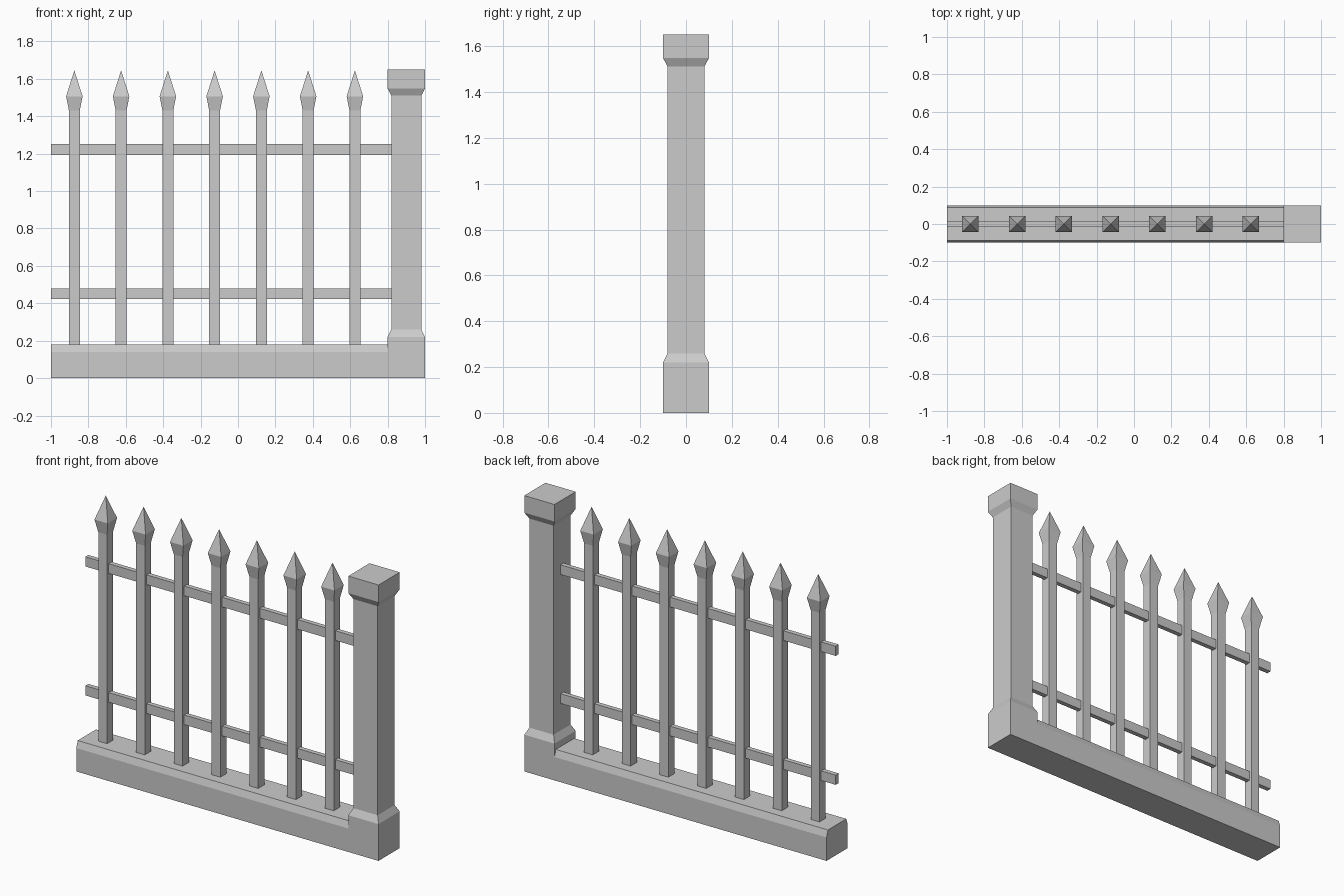
import bpy

if "Cube" in bpy.data.objects:
    bpy.data.objects.remove(bpy.data.objects["Cube"])


def square_loft(name, x, rings, tip=None):
    """Stack square rings (half width, z) centred on x; optionally end in a point."""
    verts, faces = [], []
    for r, z in rings:
        verts += [(x - r, -r, z), (x + r, -r, z), (x + r, r, z), (x - r, r, z)]
    for k in range(len(rings) - 1):
        a = 4 * k
        for i in range(4):
            j = (i + 1) % 4
            faces.append((a + i, a + j, a + 4 + j, a + 4 + i))
    faces.append((3, 2, 1, 0))
    top = 4 * (len(rings) - 1)
    if tip is None:
        faces.append((top, top + 1, top + 2, top + 3))
    else:
        verts.append((x, 0, tip))
        faces += [(top + i, top + (i + 1) % 4, len(verts) - 1) for i in range(4)]
    return add_mesh(name, verts, faces)


def extrude_x(name, profile, x0, x1):
    """Extrude a (y, z) profile, counter-clockwise seen from +x, along x."""
    n = len(profile)
    verts = [(x, y, z) for x in (x0, x1) for y, z in profile]
    faces = [(i, (i + 1) % n, n + (i + 1) % n, n + i)[::-1] for i in range(n)]
    faces += [tuple(reversed(range(n))), tuple(range(n, 2 * n))]
    return add_mesh(name, verts, faces)


def add_mesh(name, verts, faces):
    mesh = bpy.data.meshes.new(name)
    mesh.from_pydata(verts, [], faces)
    mesh.update()
    obj = bpy.data.objects.new(name, mesh)
    bpy.context.collection.objects.link(obj)
    return obj


# Low wall with chamfered top edges
extrude_x("base_wall", [(-0.1, 0), (0.1, 0), (0.1, 0.14), (0.087, 0.18),
                        (-0.087, 0.18), (-0.1, 0.14)], -1, 0.8)

# End post with plinth and cap
square_loft("post", 0.9, [(0.1, 0), (0.1, 0.22), (0.08, 0.26),
                          (0.08, 1.51), (0.1, 1.548), (0.1, 1.65)])

# Horizontal rails
for name, z in (("lower_rail", 0.422), ("upper_rail", 1.193)):
    extrude_x(name, [(-0.014, z), (0.014, z), (0.014, z + 0.058),
                     (-0.014, z + 0.058)], -1, 0.82)

# Pickets with spear heads
for i in range(7):
    square_loft(f"picket_{i + 1}", -0.875 + 0.25 * i,
                [(0.029, 0.18), (0.029, 1.43), (0.044, 1.507)], tip=1.645)
